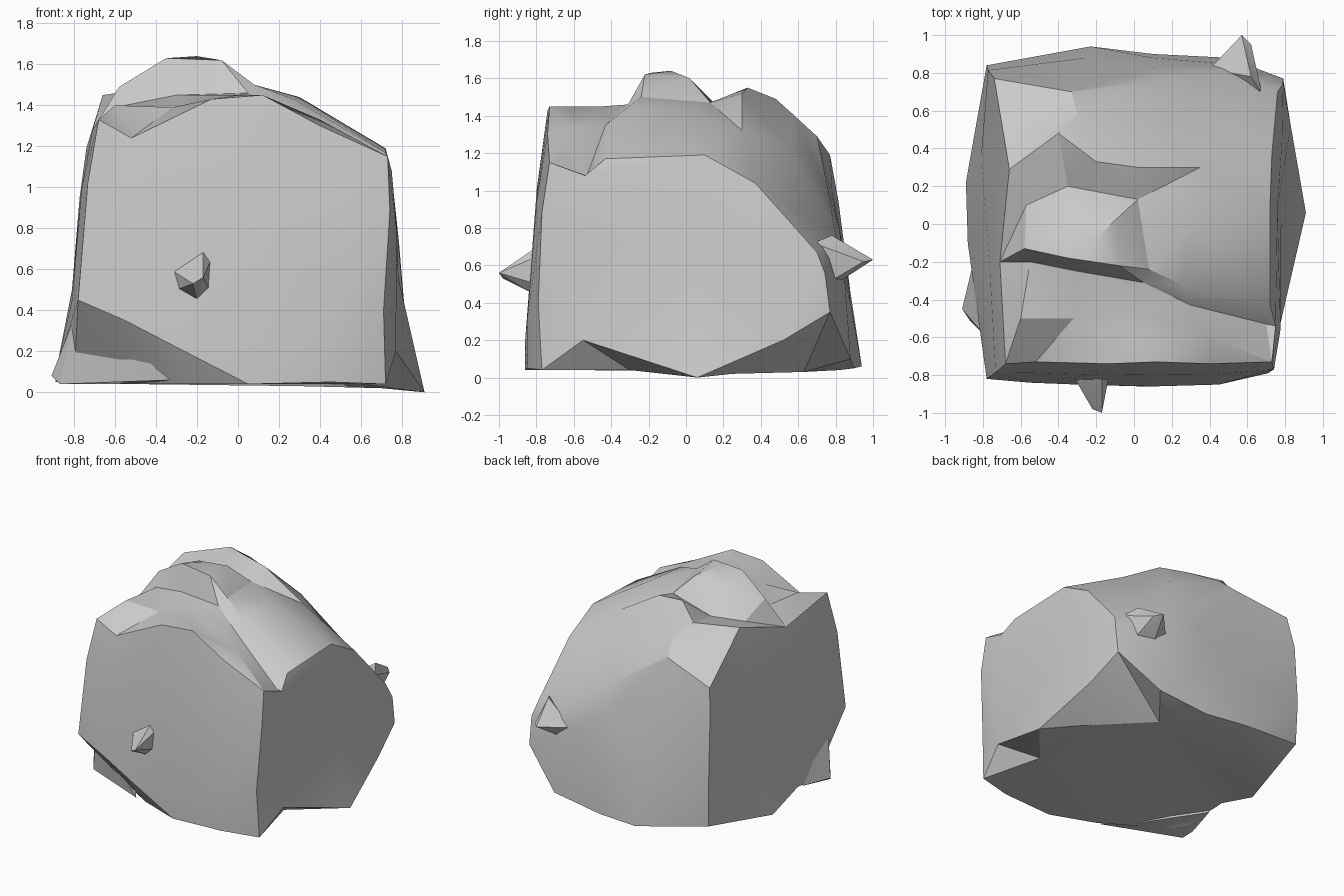
import bpy, bmesh, math
from mathutils import Vector
from mathutils.geometry import delaunay_2d_cdt

default_cube = bpy.data.objects.get("Cube")
if default_cube:
    bpy.data.objects.remove(default_cube, do_unlink=True)


def make_material(name, colour):
    material = bpy.data.materials.new(name)
    material.use_nodes = True
    material.diffuse_color = colour
    shader = material.node_tree.nodes["Principled BSDF"]
    shader.inputs["Base Color"].default_value = colour
    shader.inputs["Roughness"].default_value = 0.9
    return material


stone_grey = make_material("stone grey", (0.59, 0.59, 0.59, 1))


def finish_object(name, bm, crease_degrees):
    """Turn a bmesh into a shaded stone object."""
    bmesh.ops.recalc_face_normals(bm, faces=bm.faces)
    mesh = bpy.data.meshes.new(name)
    bm.to_mesh(mesh)
    bm.free()
    mesh.materials.append(stone_grey)
    rock_part = bpy.data.objects.new(name, mesh)
    bpy.context.collection.objects.link(rock_part)
    bpy.ops.object.select_all(action="DESELECT")
    rock_part.select_set(True)
    bpy.context.view_layer.objects.active = rock_part
    bpy.ops.object.shade_smooth_by_angle(angle=math.radians(crease_degrees))
    return rock_part


# Outlines of the boulder, anticlockwise from the front left corner
foot_ring = [
    (-.8, -.42, .05), (-.5, -.6, .04), (-.27, -.74, .04), (.05, -.86, .04),
    (.45, -.85, .05), (.72, -.77, .04), (.6, -.3, .04), (.91, .06, 0),
    (.7, .25, .02), (.3, .63, .03), (.22, .82, .04), (.1, .9, .05),
    (-.23, .94, .06), (-.77, .83, .16), (-.89, .22, .05), (-.88, -.1, .14),
]
waist_ring = [
    (-.78, -.82, .45), (-.55, -.84, .35), (-.3, -.85, .22), (.1, -.86, .2),
    (.45, -.85, .3), (.71, -.79, .4), (.77, -.55, .2), (.78, .05, .57),
    (.83, .52, .2), (.79, .77, .35), (.5, .88, .1), (.1, .88, .4),
    (-.25, .88, .45), (-.78, .84, .5), (-.81, .35, .5), (-.81, -.3, .45),
]
rim_ring = [
    (-.68, -.74, 1.33), (-.52, -.73, 1.24), (-.13, -.74, 1.43),
    (.12, -.73, 1.45), (.4, -.74, 1.3), (.73, -.73, 1.15),
    (.75, -.54, 1.08), (.72, .1, 1.19), (.73, .37, 1.04), (.76, .7, .67),
    (.45, .8, .76), (.1, .76, 1), (-.33, .7, 1.29), (-.74, .77, 1.19),
    (-.66, .29, 1.45), (-.71, -.2, 1.28),
]

# Features of the broken crown
front_shelf = [(-.6, -.5, 1.4), (-.32, -.5, 1.39), (0, -.6, 1.45),
               (0, -.45, 1.45), (.4, -.6, 1.33)]
groove = [(.7, -.53, 1.08), (.3, -.43, 1.35), (.05, -.31, 1.46),
          (-.3, -.25, 1.45), (-.55, -.2, 1.4)]
ledge = [(.72, -.43, 1.17), (.27, -.33, 1.43), (.08, -.24, 1.5),
         (-.08, -.22, 1.62), (-.35, -.18, 1.63), (-.58, -.13, 1.49)]
summit = [(-.2, -.08, 1.64), (-.1, .02, 1.6), (-.35, .03, 1.57)]
valley = [(.02, .13, 1.47), (-.35, .2, 1.42), (-.57, .1, 1.4)]
rear_ridge = [(.02, .3, 1.52), (-.2, .33, 1.55), (-.4, .48, 1.49), (-.3, .58, 1.4)]
slopes = [(.3, -.02, 1.44), (.35, .3, 1.32), (.15, .55, 1.25), (-.52, .52, 1.37)]


def add_band(bm, lower, upper):
    """Join two rings of vertices with triangles split along the convex diagonal."""
    count = len(lower)
    for i in range(count):
        j = (i + 1) % count
        a, b, c, d = lower[i], lower[j], upper[j], upper[i]
        normal = (b.co - a.co).cross(c.co - a.co)
        if normal.dot(d.co - a.co) <= 0:
            bm.faces.new((a, b, c))
            bm.faces.new((a, c, d))
        else:
            bm.faces.new((a, b, d))
            bm.faces.new((b, c, d))


def bulged_ring(lower, upper, blend, swell):
    """A ring between two others, pushed outwards so the flanks swell."""
    ring = []
    for low, high in zip(lower, upper):
        point = Vector(low).lerp(Vector(high), blend)
        ring.append((point.x * swell, point.y * swell, point.z))
    return ring


def add_crown(bm, rim, features):
    """Triangulate the crown inside the rim, keeping each ridge line as edges."""
    verts = list(rim)
    edges = [(i, (i + 1) % len(rim)) for i in range(len(rim))]
    for line in features:
        start = len(verts)
        verts += [bm.verts.new(point) for point in line]
        edges += [(k, k + 1) for k in range(start, len(verts) - 1)]
    flat = [Vector(v.co.xy) for v in verts]
    _, _, out_faces, sources, _, _ = delaunay_2d_cdt(flat, edges, [], 1, 1e-5)
    lookup = [verts[s[0]] if s else None for s in sources]
    for face in out_faces:
        corners = [lookup[k] for k in face]
        if None not in corners:
            bm.faces.new(corners)


# Boulder body: foot, flanks and crown in one closed shell
body = bmesh.new()
shoulder_ring = bulged_ring(waist_ring, rim_ring, 0.65, 1.025)
foot, waist, shoulder, rim = [
    [body.verts.new(p) for p in ring]
    for ring in (foot_ring, waist_ring, shoulder_ring, rim_ring)]
underside = body.faces.new(list(reversed(foot)))
bmesh.ops.triangulate(body, faces=[underside])
add_band(body, foot, waist)
add_band(body, waist, shoulder)
add_band(body, shoulder, rim)
add_crown(body, rim, [front_shelf, groove, ledge, summit, valley, rear_ridge]
          + [[point] for point in slopes])
finish_object("boulder_body", body, 28)


def add_shard(name, points):
    """A chip of stone, wrapped around a few corner points."""
    bm = bmesh.new()
    for point in points:
        bm.verts.new(point)
    bmesh.ops.convex_hull(bm, input=bm.verts)
    return finish_object(name, bm, 20)


# Shards standing out of the front and back
add_shard("front_shard", [
    (-.33, -.79, .6), (-.17, -.78, .71), (-.13, -.79, .65), (-.14, -.8, .5),
    (-.2, -.8, .44), (-.3, -.8, .5), (-.22, -.98, .53), (-.17, -1, .56)])
add_shard("back_shard", [
    (.4, .82, .6), (.62, .78, .76), (.68, .68, .72), (.64, .78, .52),
    (.5, .8, .5), (.57, 1, .63), (.62, .95, .62)])

# Low toe left under the chipped front corner
add_shard("corner_toe", [
    (-.91, -.45, .08), (-.87, -.51, .04), (-.8, -.58, .36), (-.5, -.71, .2),
    (-.33, -.76, .06), (-.5, -.55, .04), (-.8, -.2, .36), (-.85, -.2, .1)])
